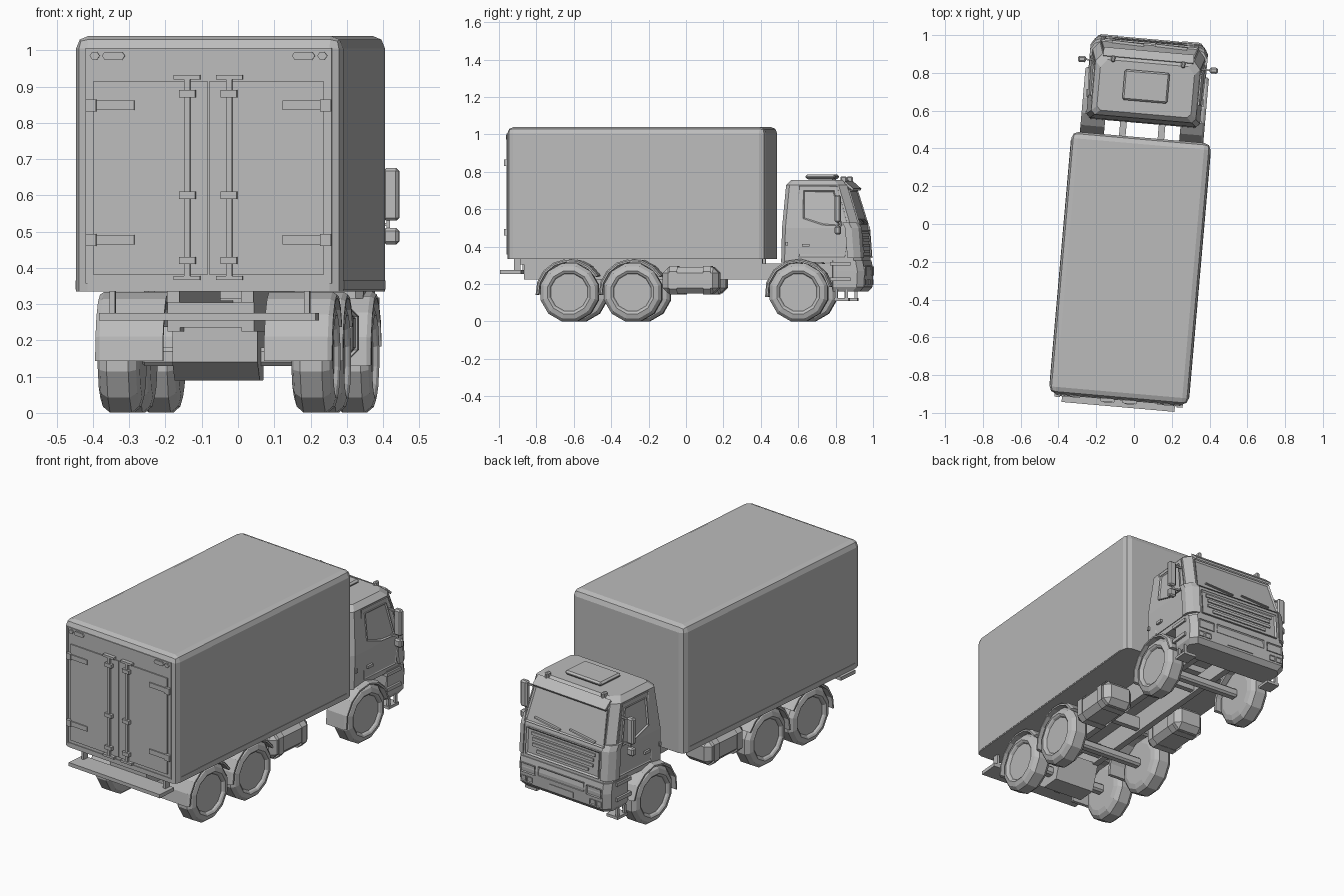
import bpy, bmesh, math
from mathutils import Matrix

if "Cube" in bpy.data.objects:
    bpy.data.objects.remove(bpy.data.objects["Cube"])

HEADING = math.radians(-5)          # the truck stands slightly turned
grey = bpy.data.materials.new("plain grey")
grey.diffuse_color = (0.5, 0.5, 0.5, 1)
grey.use_nodes = True
grey.node_tree.nodes["Principled BSDF"].inputs["Base Color"].default_value = grey.diffuse_color


def finish(bm, name, mirror=False):
    if mirror:
        src = bm.verts[:] + bm.edges[:] + bm.faces[:]
        new = bmesh.ops.duplicate(bm, geom=src)["geom"]
        for v in new:
            if isinstance(v, bmesh.types.BMVert):
                v.co.x *= -1
    bmesh.ops.recalc_face_normals(bm, faces=bm.faces[:])
    me = bpy.data.meshes.new(name)
    bm.to_mesh(me)
    bm.free()
    me.materials.append(grey)
    ob = bpy.data.objects.new(name, me)
    ob.rotation_euler.z = HEADING
    bpy.context.collection.objects.link(ob)
    return ob


def add_box(bm, x0, x1, y0, y1, z0, z1, bevel=0, seg=1):
    vs = bmesh.ops.create_cube(bm, size=1)["verts"]
    for v in vs:
        v.co = ((x0 + x1) / 2 + v.co.x * (x1 - x0), (y0 + y1) / 2 + v.co.y * (y1 - y0),
                (z0 + z1) / 2 + v.co.z * (z1 - z0))
    if bevel:
        es = list({e for v in vs for e in v.link_edges})
        bmesh.ops.bevel(bm, geom=es, offset=bevel, segments=seg, affect='EDGES', profile=0.5)


def boxes(name, dims, mirror=False, bevel=0):
    bm = bmesh.new()
    for d in dims:
        add_box(bm, *d, bevel=bevel)
    return finish(bm, name, mirror)


def loft(bm, rings, closed=False):
    rows = [[bm.verts.new(p) for p in r] for r in rings]
    n = len(rows[0])
    pairs = list(zip(rows, rows[1:])) + ([(rows[-1], rows[0])] if closed else [])
    for a, b in pairs:
        for i in range(n):
            bm.faces.new((a[i], a[(i + 1) % n], b[(i + 1) % n], b[i]))
    if not closed:
        bm.faces.new(rows[0])
        bm.faces.new(rows[-1])


def plan(z, rear, front, w, c, b=0.02):
    """Outline at one height, front corners cut by c, rear corners by b."""
    half = [(w - b, rear), (w, rear + b), (w, front - c * 1.2), (w - c, front)]
    pts = half + [(-x, y) for x, y in reversed(half)]
    return [(x, y, z) for x, y in pts]


def panel(bm, pts, place, depth=0.006, frame=0.01, recess=0.005):
    """Plate on a surface; place(u, v, d) gives the point at depth d. Recessed inside a rim."""
    loft(bm, [[place(u, v, -0.01) for u, v in pts], [place(u, v, depth) for u, v in pts]])
    bm.faces.ensure_lookup_table()
    f = bm.faces[-1]
    bmesh.ops.recalc_face_normals(bm, faces=bm.faces[:])
    if frame:
        bmesh.ops.inset_region(bm, faces=[f], thickness=frame, depth=-recess)


def rect(u0, u1, v0, v1):
    return [(u0, v0), (u1, v0), (u1, v1), (u0, v1)]


# Cargo body: rounded upright and top edges, larger at the front
bm = bmesh.new()
add_box(bm, -0.37, 0.37, -0.93, 0.46, 0.335, 1.04)
def soften(pick, size):
    es = [e for e in bm.edges if pick([v.co for v in e.verts])]
    bmesh.ops.bevel(bm, geom=es, offset=size, segments=2, affect='EDGES', profile=0.5)
soften(lambda c: all(p.z > 1 for p in c) or (c[0].y == c[1].y and c[0].x == c[1].x), 0.035)
finish(bm, "cargo_body")
boxes("body_floor_rim", [(0.36, 0.372, -0.89, 0.41, 0.34, 0.365)], True)

# Rear doors with frame, hinges, lock rods and lamps
R = -0.93
boxes("rear_door", [(0.003, 0.318, R - 0.006, R + 0.01, 0.38, 0.915)], True)
boxes("door_frame", [(0.335, 0.341, R - 0.004, R + 0.01, 0.36, 1.005),
                     (0, 0.341, R - 0.004, R + 0.01, 1.0, 1.006),
                     (0, 0.341, R - 0.004, R + 0.01, 0.357, 0.363)], True)
boxes("door_hinge", [(0.205, 0.34, R - 0.012, R, z - 0.013, z + 0.013) for z in (0.848, 0.477)]
      + [(0.31, 0.34, R - 0.017, R, z - 0.017, z + 0.017) for z in (0.848, 0.477)], True)
boxes("lock_rod", [(0.05, 0.066, R - 0.018, R - 0.004, 0.37, 0.93)], True)
boxes("rod_clamp", [(0.035, 0.08, R - 0.024, R, z - 0.01, z + 0.01) for z in (0.88, 0.6, 0.42)]
      + [(0.022, 0.095, R - 0.02, R, z - 0.006, z + 0.006) for z in (0.926, 0.372)], True)
bm = bmesh.new()
for cx, w in ((0.315, 0.014), (0.263, 0.032)):
    ring = [(-w, 0), (-w + 0.008, 0.011), (w - 0.008, 0.011), (w, 0), (w - 0.008, -0.011), (-w + 0.008, -0.011)]
    panel(bm, ring, lambda u, v, d: (cx + u, R - d, 0.985 + v), 0.008, 0)
finish(bm, "rear_lamp", True)

# Chassis
boxes("chassis_rail", [(0.085, 0.12, -0.86, 0.9, 0.225, 0.31)], True)
boxes("cross_member", [(-0.12, 0.12, y, y + 0.03, 0.235, 0.305) for y in (-0.86, -0.45, -0.1, 0.4)])
boxes("body_bearer", [(0.085, 0.12, -0.88, 0.42, 0.305, 0.34)], True)
bm = bmesh.new()
loft(bm, [[(x, -0.73, 0.235), (x, -0.73, 0.14), (x, -0.66, 0.09), (x, -0.55, 0.09), (x, -0.50, 0.235)]
          for x in (-0.118, 0.118)])
finish(bm, "axle_housing")
boxes("rear_bumper", [(-0.30, 0.30, -0.972, -0.86, 0.255, 0.275)])
boxes("bumper_post", [(0.262, 0.277, -0.90, -0.865, 0.27, 0.34)], True)

# Fuel tanks with straps
boxes("fuel_tank", [(0.14, 0.315, -0.10, 0.20, 0.15, 0.29)], True, 0.03)
boxes("tank_strap", [(0.135, 0.321, y, y + 0.018, 0.144, 0.296) for y in (-0.05, 0.13)], True, 0.03)

# Wheels, axles and arched mudguards
AXLES = (-0.60, -0.26, 0.63)
ZC = 0.155
tyre = [(0.21, 0.115), (0.218, 0.142), (0.238, 0.16), (0.298, 0.16), (0.318, 0.143),
        (0.326, 0.118), (0.32, 0.108), (0.31, 0.102)]
for name, y, a0, a1 in zip(("rear", "middle", "front"), AXLES, (-4, -4, -8), (150, 150, 170)):
    N = 12
    bm = bmesh.new()
    angles = [2 * math.pi * (i + 0.5) / N for i in range(N)]
    loft(bm, [[(x, y + r * math.cos(a), ZC + r * math.sin(a)) for a in angles] for x, r in tyre])
    finish(bm, name + "_wheel", True)
    boxes(name + "_axle", [(-0.215, 0.215, y - 0.025, y + 0.025, ZC - 0.025, ZC + 0.025)], bevel=0.01)
    bm = bmesh.new()
    x0, x1 = (0.14, 0.328) if y < 0.5 else (0.2, 0.328)
    rings = []
    for i in range(8):
        a = math.radians(a0 + (a1 - a0) * i / 7)
        c, s = -math.cos(a), math.sin(a)
        rings.append([(x, y + r * c, ZC + r * s) for x, r in
                      ((x0, 0.163), (x1, 0.163), (x1, 0.172), (x1 - 0.012, 0.18), (x0, 0.18))])
    loft(bm, rings)
    finish(bm, name + "_mudguard", True)

# Cab shell
LEVELS = [(0.315, 0.535, 0.968, 0.298), (0.50, 0.54, 0.955, 0.302), (0.73, 0.56, 0.885, 0.278), (0.757, 0.585, 0.855, 0.25)]
bm = bmesh.new()
loft(bm, [plan(z, r, f, w, 0.035) for z, r, f, w in LEVELS])
finish(bm, "cab")


def level(z, k):
    for a, b in zip(LEVELS, LEVELS[1:]):
        if z <= b[0]:
            break
    return a[k] + (b[k] - a[k]) * (z - a[0]) / (b[0] - a[0])


side = lambda y, z, d: (level(z, 3) + d, y, z)
front = lambda x, z, d: (x, level(z, 2) + d, z)

# Doors, side windows and handles
bm = bmesh.new()
panel(bm, [(0.63, 0.345), (0.88, 0.345), (0.90, 0.50), (0.835, 0.725), (0.63, 0.725)], side, 0.004, 0.006, 0.003)
finish(bm, "cab_door", True)
bm = bmesh.new()
panel(bm, [(0.655, 0.55), (0.76, 0.515), (0.865, 0.51), (0.82, 0.70), (0.655, 0.70)], side, 0.008, 0.008, 0.007)
finish(bm, "side_window", True)
boxes("door_handle", [(0.29, 0.312, 0.65, 0.69, 0.40, 0.415), (0.29, 0.309, 0.56, 0.575, 0.405, 0.425)], True)

# Windscreen, sun visor, wipers
bm = bmesh.new()
panel(bm, [(-0.262, 0.515), (0.262, 0.515), (0.24, 0.705), (-0.24, 0.705)], front, 0.008, 0.012, 0.007)
finish(bm, "windscreen")
bm = bmesh.new()
loft(bm, [[(x, 0.87, 0.735), (x, 0.915, 0.70), (x, 0.92, 0.71), (x, 0.875, 0.75)] for x in (-0.24, 0.24)])
finish(bm, "sun_visor")
bm = bmesh.new()
for x in (-0.2, 0.03):
    panel(bm, [(x, 0.525), (x + 0.17, 0.545), (x + 0.17, 0.551), (x, 0.533)], front, 0.014, 0)
finish(bm, "wipers")

# Grille, slats and corner deflectors
bm = bmesh.new()
panel(bm, rect(-0.24, 0.24, 0.345, 0.49), front, 0.010, 0.012, 0.008)
finish(bm, "grille")
bm = bmesh.new()
for z, w in ((0.375, 0.17), (0.405, 0.2), (0.435, 0.2), (0.463, 0.21)):
    panel(bm, rect(-w, w, z - 0.008, z + 0.008), front, 0.009, 0)
finish(bm, "grille_slats")
bm = bmesh.new()
loft(bm, [[(0.255, f, z), (0.29, f - 0.015, z), (0.312, f - 0.05, z), (0.312, f - 0.085, z), (0.28, f - 0.08, z)]
          for z, f in ((0.34, 0.978), (0.50, 0.966), (0.53, 0.95))])
finish(bm, "corner_deflector", True)

# Front bumper with lamps and licence recess
bm = bmesh.new()
loft(bm, [plan(z, 0.81, f, w, 0.03, 0.005) for z, f, w in
          ((0.16, 0.955, 0.285), (0.185, 0.978, 0.30), (0.27, 0.982, 0.302), (0.325, 0.972, 0.302))])
finish(bm, "front_bumper")
flat = lambda x, z, d: (x, 0.979 + d, z)
bm = bmesh.new()
panel(bm, rect(0.17, 0.265, 0.245, 0.295), flat, 0.007, 0.006)
panel(bm, rect(0.19, 0.225, 0.195, 0.225), flat, 0.005, 0.005)
panel(bm, rect(0.232, 0.265, 0.195, 0.225), flat, 0.005, 0.005)
finish(bm, "headlamps", True)
bm = bmesh.new()
panel(bm, rect(-0.15, 0.15, 0.25, 0.30), flat, 0.004, 0.008)
panel(bm, rect(-0.08, 0.08, 0.195, 0.225), flat, 0.004, 0)
finish(bm, "bumper_panels")

# Entry steps below the doors
boxes("entry_step", [(0.23, 0.305, 0.82, 0.90, 0.11, 0.125), (0.285, 0.3, 0.825, 0.84, 0.12, 0.17),
                     (0.285, 0.3, 0.88, 0.895, 0.12, 0.17), (0.25, 0.312, 0.80, 0.91, 0.215, 0.235),
                     (0.25, 0.312, 0.80, 0.91, 0.30, 0.318)], True)

# Roof hatch, marker lamps
boxes("hatch_base", [(-0.1, 0.1, 0.665, 0.795, 0.75, 0.768)])
bm = bmesh.new()
add_box(bm, -0.12, 0.12, 0.65, 0.812, 0.762, 0.785, 0.009)
finish(bm, "roof_hatch")
boxes("marker_lamp", [(0.175, 0.197, 0.845, 0.88, 0.735, 0.775)], True, 0.006)

# Mirrors on arms
boxes("mirror", [(0.328, 0.372, 0.83, 0.862, 0.53, 0.675), (0.328, 0.372, 0.83, 0.862, 0.465, 0.51)], True, 0.008)
boxes("mirror_arm", [(0.27, 0.345, 0.842, 0.85, 0.655, 0.664), (0.29, 0.345, 0.842, 0.85, 0.515, 0.524),
                     (0.338, 0.347, 0.842, 0.85, 0.50, 0.54)], True)
